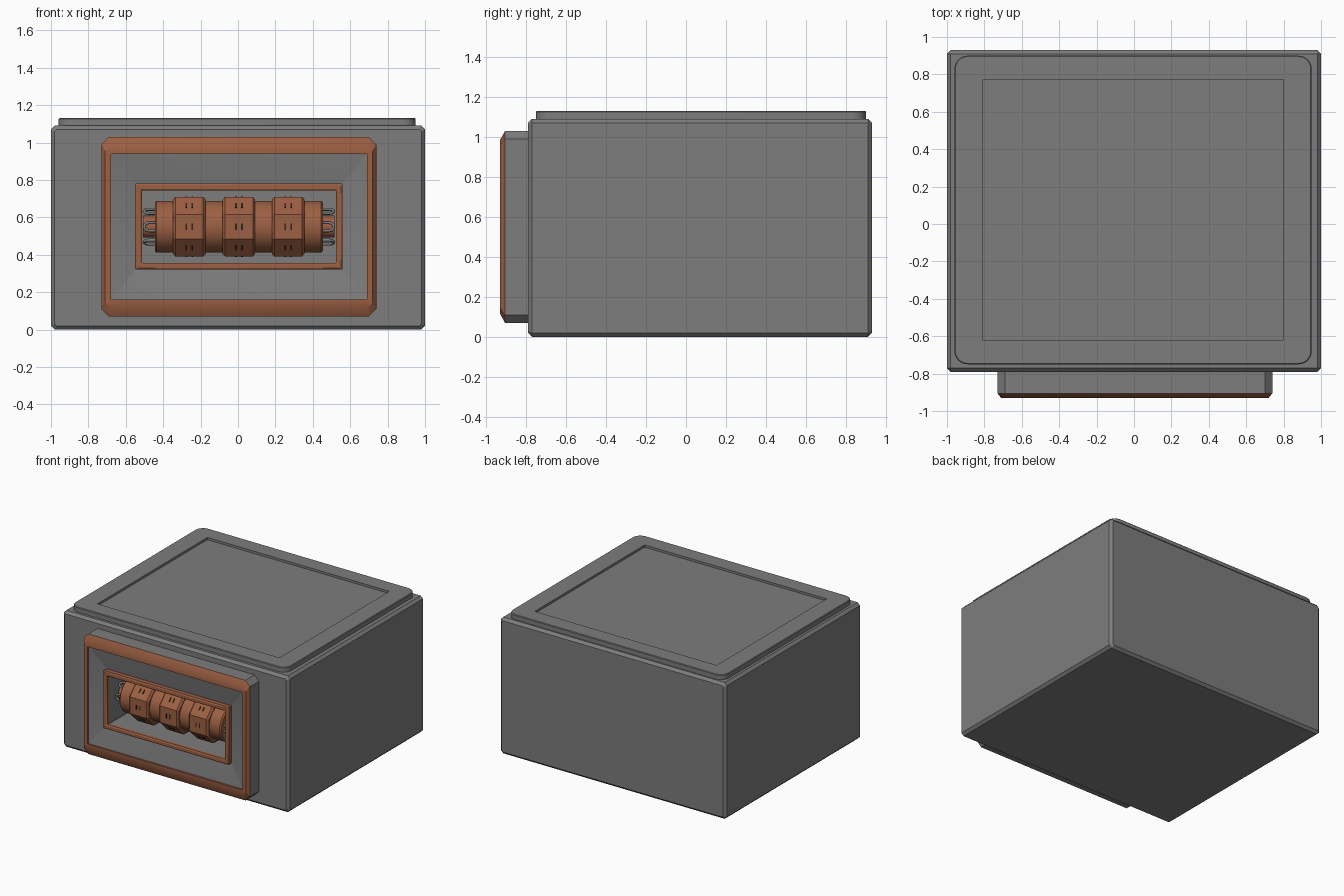
import bpy, bmesh, math
from mathutils import Matrix, Vector

cube = bpy.data.objects.get("Cube")
if cube:
    bpy.data.objects.remove(cube)


def material(name, rgb):
    m = bpy.data.materials.new(name)
    m.use_nodes = True
    m.diffuse_color = (*rgb, 1)
    bsdf = m.node_tree.nodes["Principled BSDF"]
    bsdf.inputs["Base Color"].default_value = (*rgb, 1)
    bsdf.inputs["Roughness"].default_value = 0.7
    return m


GREY = material("grey steel", (0.205, 0.205, 0.205))
COPPER = material("copper", (0.33, 0.115, 0.055))
DARK = material("dark engraving", (0.025, 0.018, 0.01))


def finish(bm, name, mats, angle=None):
    bmesh.ops.recalc_face_normals(bm, faces=bm.faces)
    mesh = bpy.data.meshes.new(name)
    bm.to_mesh(mesh)
    bm.free()
    for m in mats:
        mesh.materials.append(m)
    ob = bpy.data.objects.new(name, mesh)
    bpy.context.collection.objects.link(ob)
    if angle:
        bpy.ops.object.select_all(action='DESELECT')
        ob.select_set(True)
        bpy.context.view_layer.objects.active = ob
        bpy.ops.object.shade_smooth_by_angle(angle=math.radians(angle))
    return ob


def rounded_rect(u0, u1, v0, v1, r, seg):
    pts = []
    corners = [(u1 - r, v1 - r), (u0 + r, v1 - r), (u0 + r, v0 + r), (u1 - r, v0 + r)]
    for k, (cu, cv) in enumerate(corners):
        for i in range(seg + 1):
            a = math.pi / 2 * (k + i / seg)
            pts.append((cu + r * math.cos(a), cv + r * math.sin(a)))
    return pts


def loft(name, rings, seg, place, mats, angle=None):
    """Each ring is (rectangle, corner radius, depth, material of the band after it)."""
    bm = bmesh.new()
    loops = [[bm.verts.new(place(u, v, d)) for u, v in rounded_rect(*rect, r, seg)]
             for rect, r, d, _ in rings]
    for a, b, ring in zip(loops, loops[1:], rings):
        n = len(a)
        for i in range(n):
            j = (i + 1) % n
            bm.faces.new((a[i], a[j], b[j], b[i])).material_index = ring[3]
    bm.faces.new(loops[0])
    bm.faces.new(loops[-1]).material_index = rings[-1][3]
    return finish(bm, name, mats, angle)


def inset(rect, du, dv=None):
    dv = du if dv is None else dv
    return (rect[0] + du, rect[1] - du, rect[2] + dv, rect[3] - dv)


def along_y(u, v, d):
    return (u, d, v)


def along_z(u, v, d):
    return (u, v, d)


# Chamfered box body with a pocket in the front
box = (-1, 1, 0, 1.09)
pocket = (-0.6, 0.6, 0.28, 0.82)
loft("body", [(inset(box, 0.02), 0.01, 0.93, 0), (box, 0.02, 0.91, 0),
              (box, 0.02, -0.77, 0), (inset(box, 0.02), 0.01, -0.79, 0),
              (pocket, 0.01, -0.79, 0), (pocket, 0.01, -0.53, 0)],
     1, along_y, [GREY])

# Lid slab with rounded corners and a shallow recessed panel
slab = (-0.96, 0.95, -0.75, 0.9)
panel = (-0.81, 0.8, -0.62, 0.77)
loft("lid", [(slab, 0.07, 1.07, 0), (slab, 0.07, 1.125, 0),
             (inset(slab, 0.005), 0.065, 1.13, 0), (panel, 0.004, 1.13, 0),
             (panel, 0.004, 1.112, 0)], 6, along_z, [GREY], 25)

# Lock housing: copper rim, sloping dish, copper inner frame, deep window
outer = (-0.73, 0.74, 0.07, 1.03)
dish = (-0.68, 0.69, 0.16, 0.94)
frame = (-0.55, 0.56, 0.32, 0.78)
window = inset(frame, 0.036)
loft("lock_housing", [
    (outer, 0.04, -0.5, 0), (outer, 0.04, -0.905, 1),
    (inset(outer, 0.02, 0.045), 0.03, -0.93, 1), (dish, 0.004, -0.93, 1),
    (dish, 0.004, -0.915, 0), (frame, 0.004, -0.88, 1),
    (frame, 0.004, -0.915, 1), (inset(frame, 0.008), 0.004, -0.922, 1),
    (inset(window, -0.008), 0.004, -0.922, 1), (window, 0.004, -0.915, 1),
    (window, 0.004, -0.895, 0), (window, 0.004, -0.56, 0)],
    1, along_y, [GREY, COPPER], 30)

# Lock axis
MID_X, AXIS_Y, AXIS_Z = 0.005, -0.73, 0.55


def turned(name, profile, sides, mat, x=MID_X, angle=None):
    """Solid turned about the lock axis from (offset, radius) pairs."""
    bm = bmesh.new()
    loops = []
    for off, r in profile:
        loop = []
        for i in range(sides):
            a = 2 * math.pi * (i + 0.5) / sides
            loop.append(bm.verts.new((x + off, AXIS_Y + r * math.cos(a), AXIS_Z + r * math.sin(a))))
        loops.append(loop)
    for a, b in zip(loops, loops[1:]):
        for i in range(sides):
            j = (i + 1) % sides
            bm.faces.new((a[i], a[j], b[j], b[i]))
    bm.faces.new(loops[0])
    bm.faces.new(loops[-1])
    return finish(bm, name, [mat], angle)


turned("lock_barrel", [(-0.45, 0.13), (-0.44, 0.14), (0.44, 0.14), (0.45, 0.13)],
       24, COPPER, angle=30)
turned("axle", [(-0.512, 0.06), (0.512, 0.06)], 16, COPPER, angle=30)

# Three eight-sided dials with small engraved ticks on each face
APOTHEM = 0.16
RADIUS = APOTHEM / math.cos(math.pi / 8)
for label, x in (("right", -0.26), ("middle", 0.005), ("left", 0.268)):
    turned(label + "_dial", [(-0.087, RADIUS - 0.016), (-0.074, RADIUS),
                             (0.074, RADIUS), (0.087, RADIUS - 0.016)], 8, COPPER, x)
    bm = bmesh.new()
    for k in range(8):
        spin = Matrix.Translation((x, AXIS_Y, AXIS_Z)) @ Matrix.Rotation(k * math.pi / 4, 4, 'X')
        for dx in (-0.016, 0.016):
            plate = Matrix.Translation((dx, -APOTHEM, 0)) @ Matrix.Diagonal((0.009, 0.005, 0.036, 1))
            bmesh.ops.create_cube(bm, size=1, matrix=spin @ plate)
    finish(bm, label + "_dial_ticks", [DARK])

# Small wire loops around both ends of the barrel
for label, side in (("left", 1), ("right", -1)):
    curve = bpy.data.curves.new(label + "_wire_loops", 'CURVE')
    curve.dimensions = '3D'
    curve.bevel_depth = 0.008
    curve.bevel_resolution = 2
    curve.use_fill_caps = True
    for k in range(6):
        spin = Matrix.Rotation(k * math.pi / 3, 4, 'X')
        path = [(0.44, -0.022)]
        path += [(0.48 + 0.027 * math.sin(t * math.pi / 6), -0.022 * math.cos(t * math.pi / 6))
                 for t in range(7)]
        path.append((0.44, 0.022))
        spline = curve.splines.new('POLY')
        spline.points.add(len(path) - 1)
        for point, (along, across) in zip(spline.points, path):
            p = spin @ Vector((0, -0.095, across))
            point.co = (MID_X + side * along, AXIS_Y + p.y, AXIS_Z + p.z, 1)
    curve.materials.append(GREY)
    bpy.context.collection.objects.link(bpy.data.objects.new(label + "_wire_loops", curve))
